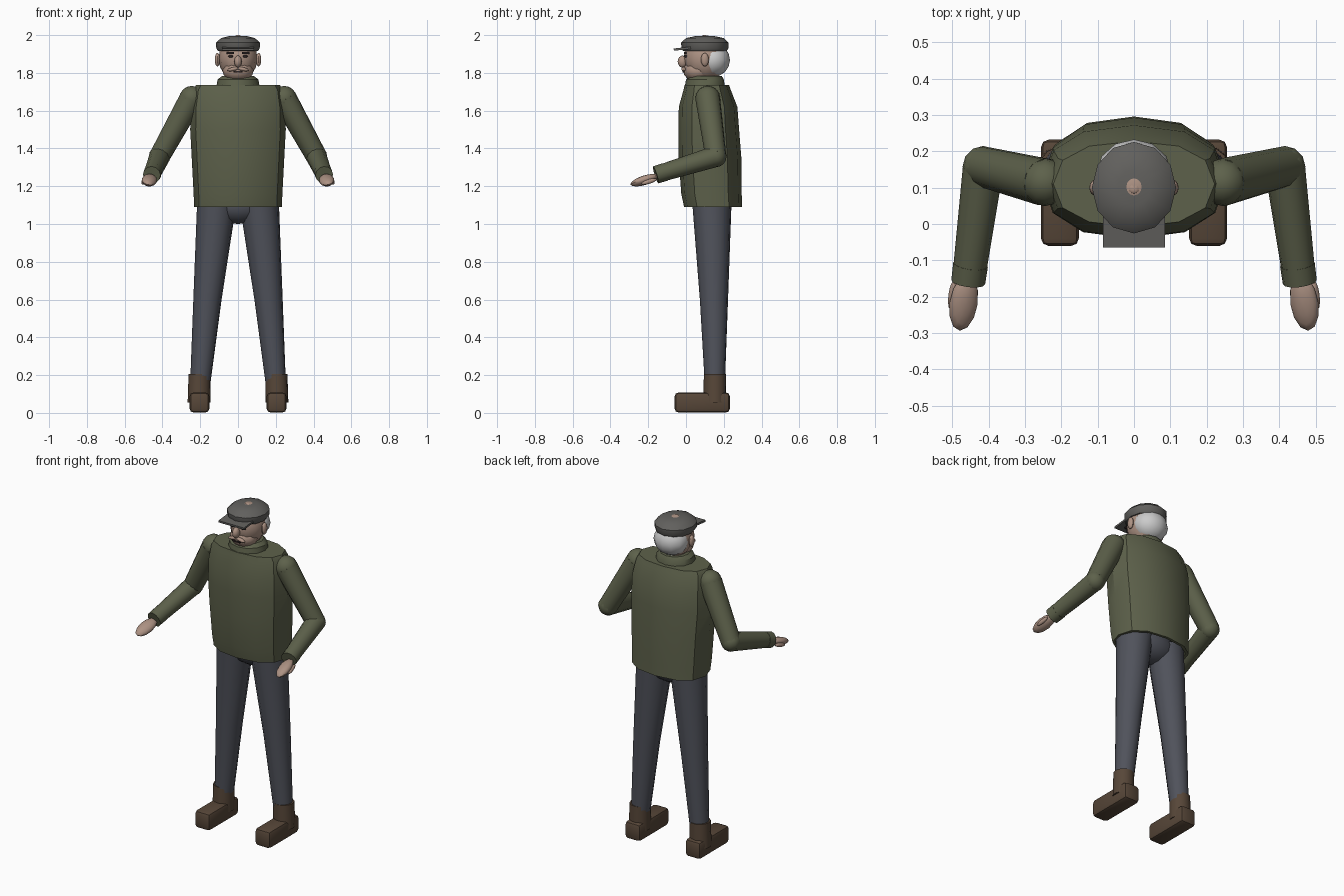
import bpy, bmesh, math
from mathutils import Vector, Matrix

if "Cube" in bpy.data.objects:
    bpy.data.objects.remove(bpy.data.objects["Cube"])


def mat(name, r, g, b):
    m = bpy.data.materials.new(name)
    m.diffuse_color = (r, g, b, 1)
    m.use_nodes = True
    m.node_tree.nodes["Principled BSDF"].inputs["Base Color"].default_value = m.diffuse_color
    return m


WOOL = mat("wool", 0.11, 0.12, 0.07)
DENIM = mat("trouser_cloth", 0.08, 0.085, 0.105)
LEATHER = mat("leather", 0.095, 0.062, 0.04)
SKIN = mat("skin", 0.42, 0.29, 0.23)
HAIR = mat("white_hair", 0.6, 0.6, 0.6)
TWEED = mat("tweed", 0.12, 0.117, 0.11)
DARK = mat("dark", 0.03, 0.02, 0.02)


def finish(name, bm, m, angle=35):
    bmesh.ops.recalc_face_normals(bm, faces=bm.faces)
    me = bpy.data.meshes.new(name)
    bm.to_mesh(me)
    bm.free()
    me.materials.append(m)
    ob = bpy.data.objects.new(name, me)
    bpy.context.collection.objects.link(ob)
    bpy.ops.object.select_all(action='DESELECT')
    ob.select_set(True)
    bpy.context.view_layer.objects.active = ob
    bpy.ops.object.shade_smooth_by_angle(angle=math.radians(angle))
    return ob


def skin_rings(name, rings, m, angle=35):
    """Join successive rings of points and cap both ends."""
    bm = bmesh.new()
    loops = [[bm.verts.new(p) for p in r] for r in rings]
    n = len(loops[0])
    for a, b in zip(loops, loops[1:]):
        for i in range(n):
            j = (i + 1) % n
            bm.faces.new((a[i], a[j], b[j], b[i]))
    bm.faces.new(loops[0])
    bm.faces.new(loops[-1])
    return finish(name, bm, m, angle)


def loft(name, rows, m, n=12, power=1.0, angle=35):
    """Rows of (z, half width, centre y, half depth)."""
    def sq(v):
        return math.copysign(abs(v) ** power, v)
    rings = []
    for z, rx, cy, ry in rows:
        ang = [2 * math.pi * i / n for i in range(n)]
        rings.append([(rx * sq(math.cos(a)), cy + ry * sq(math.sin(a)), z) for a in ang])
    return skin_rings(name, rings, m, angle)


def limb(name, stops, m, n=12):
    """Tapered tube through (point, radius) stops, mitred at bends."""
    pts = [Vector(p) for p, r in stops]
    rings = []
    for i, (p, r) in enumerate(stops):
        d0 = (pts[max(i, 1)] - pts[max(i, 1) - 1]).normalized()
        k = min(i, len(pts) - 2)
        d1 = (pts[k + 1] - pts[k]).normalized()
        d = (d0 + d1).normalized()
        u = d.cross(Vector((0.9, 0.1, 0.05))).normalized()
        v = d.cross(u)
        rings.append([pts[i] + r * (math.cos(t) * u + math.sin(t) * v)
                      for t in (2 * math.pi * q / n for q in range(n))])
    return skin_rings(name, rings, m)


def ball(name, c, r, m, rot=None, seg=12, rows=8):
    bm = bmesh.new()
    bmesh.ops.create_uvsphere(bm, u_segments=seg, v_segments=rows, radius=1)
    R = rot or Matrix()
    bm.transform(Matrix.Translation(c) @ R @ Matrix.Diagonal((*r, 1)))
    return finish(name, bm, m, 40)


def box(name, c, size, m, bevel=0.0, rot=None):
    bm = bmesh.new()
    bmesh.ops.create_cube(bm, size=1)
    bm.transform(Matrix.Diagonal((*size, 1)))
    if bevel:
        bmesh.ops.bevel(bm, geom=bm.edges[:], offset=bevel, segments=2,
                        profile=0.5, affect='EDGES')
    bm.transform(Matrix.Translation(c) @ (rot or Matrix()))
    return finish(name, bm, m, 30)


# Jumper with hollow hem, and rolled collar
loft("jumper", [(1.13, 0.20, 0.14, 0.13), (1.09, 0.215, 0.14, 0.14),
                (1.09, 0.232, 0.143, 0.153), (1.16, 0.235, 0.135, 0.16),
                (1.35, 0.245, 0.127, 0.166), (1.5, 0.253, 0.12, 0.161),
                (1.62, 0.25, 0.117, 0.155), (1.71, 0.237, 0.112, 0.125),
                (1.735, 0.222, 0.11, 0.118)], WOOL, power=0.85)
loft("collar", [(1.72, 0.10, 0.1, 0.095), (1.735, 0.113, 0.1, 0.105),
                (1.765, 0.108, 0.1, 0.1), (1.783, 0.085, 0.105, 0.085)], WOOL)

# Trouser seat
ball("trouser_seat", (0, 0.14, 1.1), (0.17, 0.1, 0.1), DENIM)

# Head, jaw, hair
ball("head", (0, 0.102, 1.878), (0.103, 0.115, 0.122), SKIN)
ball("jaw", (0, 0.062, 1.812), (0.082, 0.077, 0.06), SKIN)
limb("neck", [((0, 0.11, 1.7), 0.065), ((0, 0.105, 1.82), 0.065)], SKIN)
ball("back_hair", (0, 0.14, 1.868), (0.103, 0.093, 0.09), HAIR)
ball("nose", (0, -0.018, 1.86), (0.02, 0.026, 0.032), SKIN)
box("mouth", (0, -0.014, 1.805), (0.05, 0.01, 0.008), DARK)

# Flat cap with peak and button
loft("cap", [(1.915, 0.105, 0.1, 0.115), (1.93, 0.115, 0.1, 0.124),
             (1.96, 0.116, 0.1, 0.126), (1.984, 0.09, 0.1, 0.1),
             (1.995, 0.045, 0.1, 0.05)], TWEED, n=12)
ball("cap_button", (0, 0.098, 1.994), (0.015, 0.015, 0.006), SKIN)
box("cap_peak", (0, -0.01, 1.929), (0.172, 0.11, 0.012), TWEED, 0,
    Matrix.Rotation(math.radians(6), 4, 'X'))

for s, side in ((1, "left"), (-1, "right")):
    # Face details
    ball(side + "_ear", (s * 0.109, 0.1, 1.87), (0.014, 0.021, 0.036), SKIN)
    ball(side + "_eye", (s * 0.038, 0.0, 1.888), (0.014, 0.012, 0.008), DARK)
    box(side + "_eyebrow", (s * 0.04, -0.004, 1.905), (0.04, 0.014, 0.009), DARK)
    ball(side + "_moustache", (s * 0.026, -0.012, 1.82), (0.032, 0.012, 0.01), SKIN,
         Matrix.Rotation(s * math.radians(12), 4, 'Y'))

    # Sleeves and cuffs
    shoulder, elbow = (s * 0.245, 0.115, 1.665), (s * 0.415, 0.158, 1.358)
    wrist = (s * 0.456, -0.155, 1.262)
    limb(side + "_upper_sleeve", [(shoulder, 0.066), (elbow, 0.056)], WOOL)
    ball(side + "_shoulder", shoulder, (0.066,) * 3, WOOL)
    ball(side + "_elbow", elbow, (0.057,) * 3, WOOL)
    limb(side + "_lower_sleeve", [(elbow, 0.056), (wrist, 0.045)], WOOL)
    limb(side + "_cuff", [((s * 0.45, -0.112, 1.275), 0.048),
                          ((s * 0.4565, -0.16, 1.26), 0.047)], WOOL)

    # Flat open hands with thumb on the outer edge
    turn = Matrix.Rotation(s * math.radians(8), 4, 'Z') @ Matrix.Rotation(math.radians(17), 4, 'X')
    ball(side + "_hand", (s * 0.469, -0.218, 1.232), (0.04, 0.08, 0.024), SKIN,
         turn @ Matrix.Rotation(s * math.radians(-15), 4, 'Y'))
    ball(side + "_thumb", (s * 0.5, -0.195, 1.225), (0.011, 0.043, 0.012), SKIN, turn)

    # Trouser legs
    limb(side + "_leg", [((s * 0.112, 0.137, 1.12), 0.105), ((s * 0.162, 0.148, 0.6), 0.075),
                         ((s * 0.203, 0.153, 0.12), 0.052)], DENIM)

    # Boots
    limb(side + "_boot_shaft", [((s * 0.203, 0.153, 0.205), 0.059),
                                ((s * 0.206, 0.153, 0.055), 0.061)], LEATHER)
    box(side + "_boot_foot", (s * 0.204, 0.086, 0.055), (0.104, 0.292, 0.106), LEATHER, 0.02)
